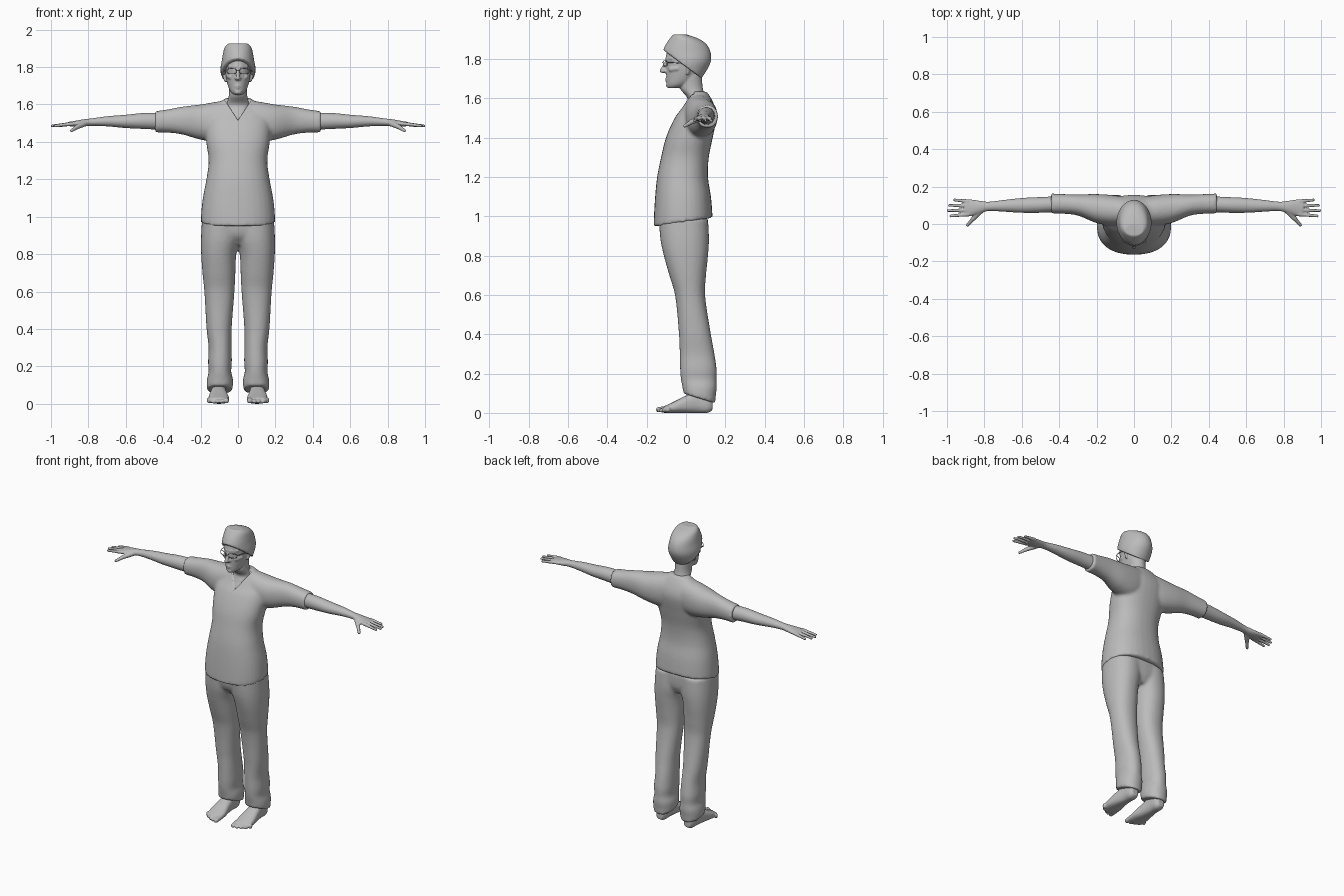
import bpy, bmesh, math
from mathutils import Vector, Matrix

cube = bpy.data.objects.get("Cube")
if cube:
    bpy.data.objects.remove(cube, do_unlink=True)

# One plain colour for the whole figure
GREY = (0.5, 0.5, 0.5, 1)
grey = bpy.data.materials.new("plain grey")
grey.use_nodes = True
grey.diffuse_color = GREY
grey.node_tree.nodes["Principled BSDF"].inputs["Base Color"].default_value = GREY


def smooth_rings(rings, steps):
    """Cubic interpolation of ring rows; the first value is the parameter."""
    rows = [Vector(r) for r in rings]
    last = len(rows) - 1

    def slope(i):
        a, b = rows[max(i - 1, 0)], rows[min(i + 1, last)]
        return (b - a) / (b[0] - a[0])
    out = []
    for i in range(last):
        p, q = rows[i], rows[i + 1]
        h = q[0] - p[0]
        for k in range(steps):
            u = k / steps
            v = 1 - u
            out.append(p * (1 + 2 * u) * v * v + slope(i) * (h * u * v * v)
                       + q * u * u * (3 - 2 * u) - slope(i + 1) * (h * u * u * v))
    return out + [rows[-1]]


def loft(bm, axis, rings, mirror=False, power=2.0, segs=32, steps=5):
    """Rings are (position, low, high, low, high) across the two other axes."""
    place = {"z": lambda t, a, b: (a, b, t),
             "x": lambda t, a, b: (t, a, b),
             "y": lambda t, a, b: (a, t, b)}[axis]
    for side in (1, -1) if mirror else (1,):
        loops = []
        for t, a0, a1, b0, b1 in smooth_rings(rings, steps):
            loop = []
            for k in range(segs):
                ang = math.tau * k / segs
                c, s = math.cos(ang), math.sin(ang)
                c = math.copysign(abs(c) ** (2 / power), c)
                s = math.copysign(abs(s) ** (2 / power), s)
                x, y, z = place(t, (a0 + a1) / 2 + (a1 - a0) / 2 * c,
                                (b0 + b1) / 2 + (b1 - b0) / 2 * s)
                loop.append(bm.verts.new((side * x, y, z)))
            loops.append(loop)
        for lo, hi in zip(loops, loops[1:]):
            for k in range(segs):
                n = (k + 1) % segs
                bm.faces.new((lo[k], lo[n], hi[n], hi[k]))
        bm.faces.new(loops[0][::-1])
        bm.faces.new(loops[-1])


def upright(rows):
    """Symmetric rows (z, half width, front, back) as loft rings."""
    return [(z, -w, w, f, b) for z, w, f, b in rows]


def beads(bm, p, q, r0, r1, mirror=True, count=12):
    """A rounded rod made from a row of overlapping balls."""
    for side in (1, -1) if mirror else (1,):
        for k in range(count):
            u = k / (count - 1)
            co = Vector(p).lerp(Vector(q), u)
            co.x *= side
            bmesh.ops.create_uvsphere(bm, u_segments=12, v_segments=8,
                                      radius=r0 + (r1 - r0) * u,
                                      matrix=Matrix.Translation(co))


def trim(bm, co, no):
    """Cut away everything on the normal side of a plane and close the cut."""
    bmesh.ops.bisect_plane(bm, geom=bm.verts[:] + bm.edges[:] + bm.faces[:],
                           plane_co=co, plane_no=no, clear_outer=True)
    bmesh.ops.holes_fill(bm, edges=[e for e in bm.edges if e.is_boundary], sides=0)


def finish(name, bm, voxel=None, relax=5):
    """Make an object; with a voxel size, fuse its pieces into one skin."""
    bmesh.ops.recalc_face_normals(bm, faces=bm.faces[:])
    for f in bm.faces:
        f.smooth = True
    mesh = bpy.data.meshes.new(name)
    bm.to_mesh(mesh)
    bm.free()
    mesh.materials.append(grey)
    ob = bpy.data.objects.new(name, mesh)
    bpy.context.collection.objects.link(ob)
    if voxel:
        fuse = ob.modifiers.new("fuse", "REMESH")
        fuse.mode = "VOXEL"
        fuse.voxel_size = voxel
        fuse.use_smooth_shade = True
        soft = ob.modifiers.new("soften", "SMOOTH")
        soft.factor = 0.5
        soft.iterations = relax
    return ob


# Shirt: body with slanted hem, then sleeves
bm = bmesh.new()
loft(bm, "z", upright([
    (0.92, 0.198, -0.165, 0.137), (1.0, 0.198, -0.163, 0.135),
    (1.1, 0.188, -0.157, 0.127), (1.2, 0.169, -0.147, 0.112),
    (1.3, 0.157, -0.127, 0.116), (1.4, 0.170, -0.102, 0.136),
    (1.5, 0.175, -0.058, 0.155), (1.55, 0.16, -0.022, 0.150),
    (1.6, 0.115, 0.008, 0.128), (1.635, 0.065, 0.025, 0.105)]), power=2.3)
trim(bm, (0, -0.165, 0.948), (0, 0.045, -0.3))
loft(bm, "x", [
    (0.02, 0.0, 0.14, 1.43, 1.625), (0.1, -0.01, 0.153, 1.40, 1.617),
    (0.2, 0.005, 0.16, 1.412, 1.6), (0.3, 0.045, 0.158, 1.44, 1.588),
    (0.38, 0.055, 0.16, 1.45, 1.573), (0.443, 0.056, 0.163, 1.45, 1.564)],
    mirror=True, power=2.2)
shirt = finish("shirt", bm, 0.009)

# V neck cutter
bm = bmesh.new()
outline = [(0, 1.515), (0.078, 1.635), (0.078, 1.7), (-0.078, 1.7), (-0.078, 1.635)]
front = bm.faces.new([bm.verts.new((x, -0.3, z)) for x, z in outline])
ext = bmesh.ops.extrude_face_region(bm, geom=[front])
bmesh.ops.translate(bm, vec=(0, 0.34, 0),
                    verts=[v for v in ext["geom"] if isinstance(v, bmesh.types.BMVert)])
cutter = finish("neck_cutter", bm)
cutter.hide_render = True
cutter.hide_viewport = True
cut = shirt.modifiers.new("v neck", "BOOLEAN")
cut.object = cutter
cut.operation = "DIFFERENCE"
cut.solver = "EXACT"

# Trousers: two legs with slanted cuffs, joined by the hips
bm = bmesh.new()
loft(bm, "z", [
    (0.03, 0.035, 0.158, 0.0, 0.148), (0.09, 0.028, 0.167, -0.012, 0.152),
    (0.13, 0.027, 0.166, -0.018, 0.157), (0.17, 0.036, 0.157, -0.026, 0.155),
    (0.22, 0.033, 0.16, -0.03, 0.156), (0.3, 0.034, 0.157, -0.032, 0.145),
    (0.4, 0.034, 0.168, -0.036, 0.127), (0.6, 0.019, 0.18, -0.056, 0.097),
    (0.7, 0.014, 0.19, -0.085, 0.102), (0.8, 0.009, 0.197, -0.113, 0.112),
    (0.88, -0.01, 0.198, -0.13, 0.117), (0.98, -0.02, 0.193, -0.138, 0.113)],
    mirror=True, power=2.2)
trim(bm, (0, -0.01, 0.098), (0, -0.05, -0.16))
loft(bm, "z", upright([(0.85, 0.14, -0.08, 0.085), (0.9, 0.19, -0.122, 0.108),
                       (0.99, 0.19, -0.138, 0.113)]), power=2.4)
finish("trousers", bm, 0.009)

# Head and neck
bm = bmesh.new()
loft(bm, "z", upright([
    (1.652, 0.022, -0.09, -0.04), (1.668, 0.04, -0.098, 0.01),
    (1.7, 0.054, -0.1, 0.055), (1.75, 0.065, -0.102, 0.085),
    (1.8, 0.069, -0.104, 0.1), (1.87, 0.065, -0.09, 0.09)]))
loft(bm, "z", upright([
    (1.46, 0.1, -0.04, 0.1), (1.52, 0.1, -0.025, 0.11), (1.56, 0.085, -0.004, 0.11),
    (1.6, 0.062, 0.008, 0.1), (1.65, 0.049, -0.03, 0.086), (1.72, 0.05, -0.03, 0.08)]))
beads(bm, (0, -0.098, 1.79), (0, -0.122, 1.741), 0.007, 0.012, mirror=False)
beads(bm, (0, -0.113, 1.736), (0.011, -0.107, 1.738), 0.008, 0.008)
beads(bm, (0, -0.099, 1.699), (0.019, -0.092, 1.697), 0.008, 0.004)
beads(bm, (0, -0.098, 1.688), (0.016, -0.092, 1.69), 0.007, 0.004)
beads(bm, (0, -0.092, 1.666), (0.008, -0.09, 1.666), 0.011, 0.01)
beads(bm, (0.012, -0.1, 1.802), (0.05, -0.073, 1.803), 0.007, 0.006)
beads(bm, (0.04, -0.075, 1.748), (0.055, -0.045, 1.752), 0.014, 0.012)
beads(bm, (0.066, 0.008, 1.728), (0.073, 0.016, 1.765), 0.009, 0.014)
finish("head", bm, 0.0045, 4)

# Cloth cap, cut on a slope from brow to nape
bm = bmesh.new()
loft(bm, "z", upright([
    (1.69, 0.076, -0.06, 0.07), (1.74, 0.088, -0.1, 0.104),
    (1.79, 0.094, -0.113, 0.127), (1.84, 0.086, -0.117, 0.124),
    (1.88, 0.079, -0.1, 0.1), (1.908, 0.07, -0.08, 0.055),
    (1.926, 0.052, -0.065, 0.0)]))
trim(bm, (0, -0.11, 1.842), (0, -0.133, -0.18))
finish("cap", bm, 0.006, 4)

# Arms with hands
bm = bmesh.new()
loft(bm, "x", [
    (0.38, 0.066, 0.15, 1.463, 1.555), (0.5, 0.06, 0.144, 1.469, 1.555),
    (0.6, 0.06, 0.139, 1.474, 1.545), (0.7, 0.066, 0.128, 1.483, 1.537),
    (0.78, 0.069, 0.119, 1.486, 1.526), (0.83, 0.055, 0.125, 1.482, 1.52),
    (0.88, 0.041, 0.132, 1.482, 1.511), (0.905, 0.044, 0.129, 1.484, 1.507)],
    mirror=True)
for i, tip in enumerate((0.98, 0.994, 0.987, 0.96)):
    y = 0.051 + 0.0235 * i
    beads(bm, (0.885, y, 1.497), (tip, y - 0.008 + 0.005 * i, 1.486), 0.0115, 0.008)
beads(bm, (0.82, 0.07, 1.498), (0.86, 0.028, 1.48), 0.016, 0.013)
beads(bm, (0.86, 0.028, 1.48), (0.89, -0.006, 1.46), 0.012, 0.009)
finish("arms", bm, 0.0045, 3)

# Bare feet with ankles and toes
bm = bmesh.new()
loft(bm, "y", [
    (-0.115, 0.05, 0.152, 0.0, 0.032), (-0.06, 0.048, 0.158, 0.0, 0.058),
    (0.0, 0.058, 0.15, 0.0, 0.088), (0.06, 0.064, 0.14, 0.0, 0.11),
    (0.11, 0.066, 0.136, 0.0, 0.09), (0.134, 0.078, 0.124, 0.012, 0.06)],
    mirror=True, power=2.5)
loft(bm, "z", [(0.04, 0.066, 0.136, 0.03, 0.125), (0.2, 0.062, 0.13, 0.03, 0.125)],
     mirror=True)
for i in range(5):
    x = 0.062 + 0.0225 * i + (0.004 if i else 0)
    r = 0.016 if i == 0 else 0.0115
    beads(bm, (x, -0.09, 0.022), (x, -0.14 + 0.003 * i * i, r), r, r * 0.9)
finish("feet", bm, 0.0055, 3)


# Glasses: bent wire rims, bridge and temples
def wire(name, points, closed=False):
    curve = bpy.data.curves.new(name, "CURVE")
    curve.dimensions = "3D"
    curve.bevel_depth = 0.0022
    curve.bevel_resolution = 1
    line = curve.splines.new("POLY")
    line.points.add(len(points) - 1)
    for pt, co in zip(line.points, points):
        pt.co = (*co, 1)
    line.use_cyclic_u = closed
    curve.materials.append(grey)
    bpy.context.collection.objects.link(bpy.data.objects.new(name, curve))


for label, s in (("left", 1), ("right", -1)):
    rim = []
    for k in range(20):
        c, n = math.cos(math.tau * k / 20), math.sin(math.tau * k / 20)
        x = 0.034 + 0.025 * math.copysign(abs(c) ** 0.6, c)
        rim.append((s * x, -0.116 + 0.4 * (x - 0.009),
                    1.778 + 0.014 * math.copysign(abs(n) ** 0.6, n)))
    wire(label + "_glasses_rim", rim, True)
    wire(label + "_glasses_temple", [(s * 0.059, -0.096, 1.783), (s * 0.071, -0.07, 1.783),
                                     (s * 0.077, 0.01, 1.775)])
wire("glasses_bridge", [(-0.01, -0.116, 1.781), (0, -0.119, 1.784), (0.01, -0.116, 1.781)])
